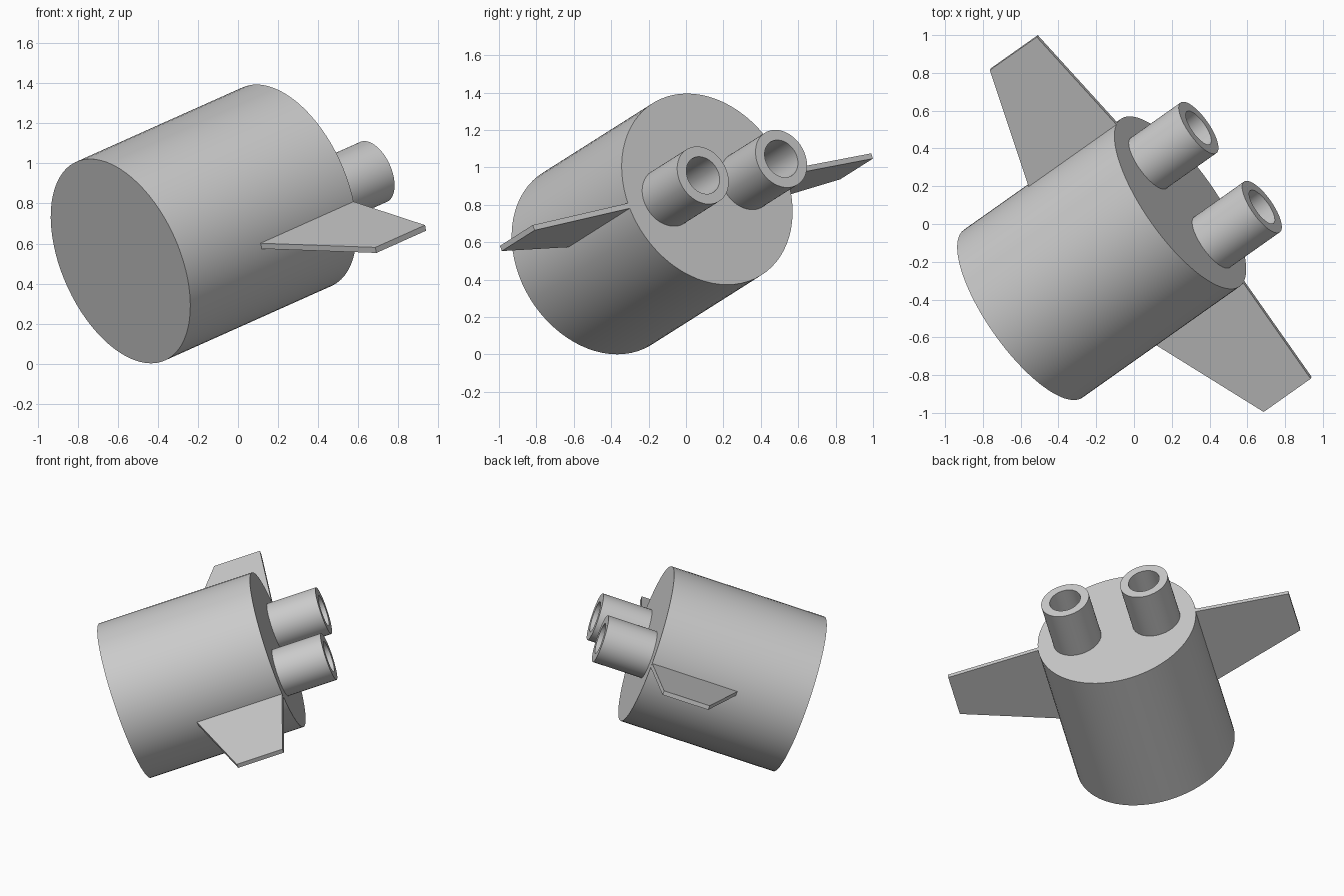
import bpy
import bmesh
from math import cos, sin, pi, radians
from mathutils import Matrix, Vector

cube = bpy.data.objects.get("Cube")
if cube:
    bpy.data.objects.remove(cube, do_unlink=True)

grey = bpy.data.materials.new("plain grey")
grey.use_nodes = True
grey.diffuse_color = (0.6, 0.6, 0.6, 1)
grey.node_tree.nodes["Principled BSDF"].inputs["Base Color"].default_value = (0.6, 0.6, 0.6, 1)

# Tilted frame: origin at the rear disc centre, z along the axis, y along the fins
axis = Vector((0.767, 0.542, 0.343)).normalized()
level = axis.cross(Vector((0, 0, 1))).normalized()
up = level.cross(axis)
roll = radians(10)
span = level * cos(roll) - up * sin(roll)
normal = up * cos(roll) + level * sin(roll)
frame = Matrix((normal, span, axis)).transposed().to_4x4()
frame.translation = (0.245, 0.113, 0.884)

RADIUS, LENGTH = 0.544, 1.085


def add_object(name, bm, local=Matrix()):
    bmesh.ops.recalc_face_normals(bm, faces=bm.faces)
    mesh = bpy.data.meshes.new(name)
    bm.to_mesh(mesh)
    bm.free()
    mesh.materials.append(grey)
    obj = bpy.data.objects.new(name, mesh)
    obj.matrix_world = frame @ local
    bpy.context.collection.objects.link(obj)
    bpy.ops.object.select_all(action="DESELECT")
    obj.select_set(True)
    bpy.context.view_layer.objects.active = obj
    bpy.ops.object.shade_smooth_by_angle(angle=radians(30))
    return obj


def lathe(profile, cap=False, steps=72):
    """Turn (radius, height) points around z; cap closes both ends."""
    bm = bmesh.new()
    rings = [[bm.verts.new((r * cos(2 * pi * i / steps), r * sin(2 * pi * i / steps), z))
              for i in range(steps)] for r, z in profile]
    for low, high in zip(rings, rings[1:]):
        for i in range(steps):
            j = (i + 1) % steps
            bm.faces.new((low[i], low[j], high[j], high[i]))
    if cap:
        bm.faces.new(rings[0])
        bm.faces.new(rings[-1])
    return bm


def fin(side, thickness=0.03):
    """Tapered plate in the span/axis plane."""
    outline = [(0.54, 0), (1.175, -0.042), (1.175, -0.366), (0.54, -0.607)]
    bm = bmesh.new()
    face = bm.faces.new([bm.verts.new((-thickness / 2, side * y, z)) for y, z in outline])
    extruded = bmesh.ops.extrude_face_region(bm, geom=[face])["geom"]
    verts = [v for v in extruded if isinstance(v, bmesh.types.BMVert)]
    bmesh.ops.translate(bm, verts=verts, vec=(thickness, 0, 0))
    return bm


# Main drum
add_object("body", lathe([(RADIUS, -LENGTH), (RADIUS, 0)], cap=True))

# Paired open nozzles and fins
for label, side in (("right", 1), ("left", -1)):
    tube = lathe([(0.164, 0), (0.164, 0.345), (0.106, 0.345), (0.106, 0)])
    add_object(label + "_nozzle", tube, Matrix.Translation((0, side * RADIUS / 2, 0)))
    add_object(label + "_fin", fin(side))
